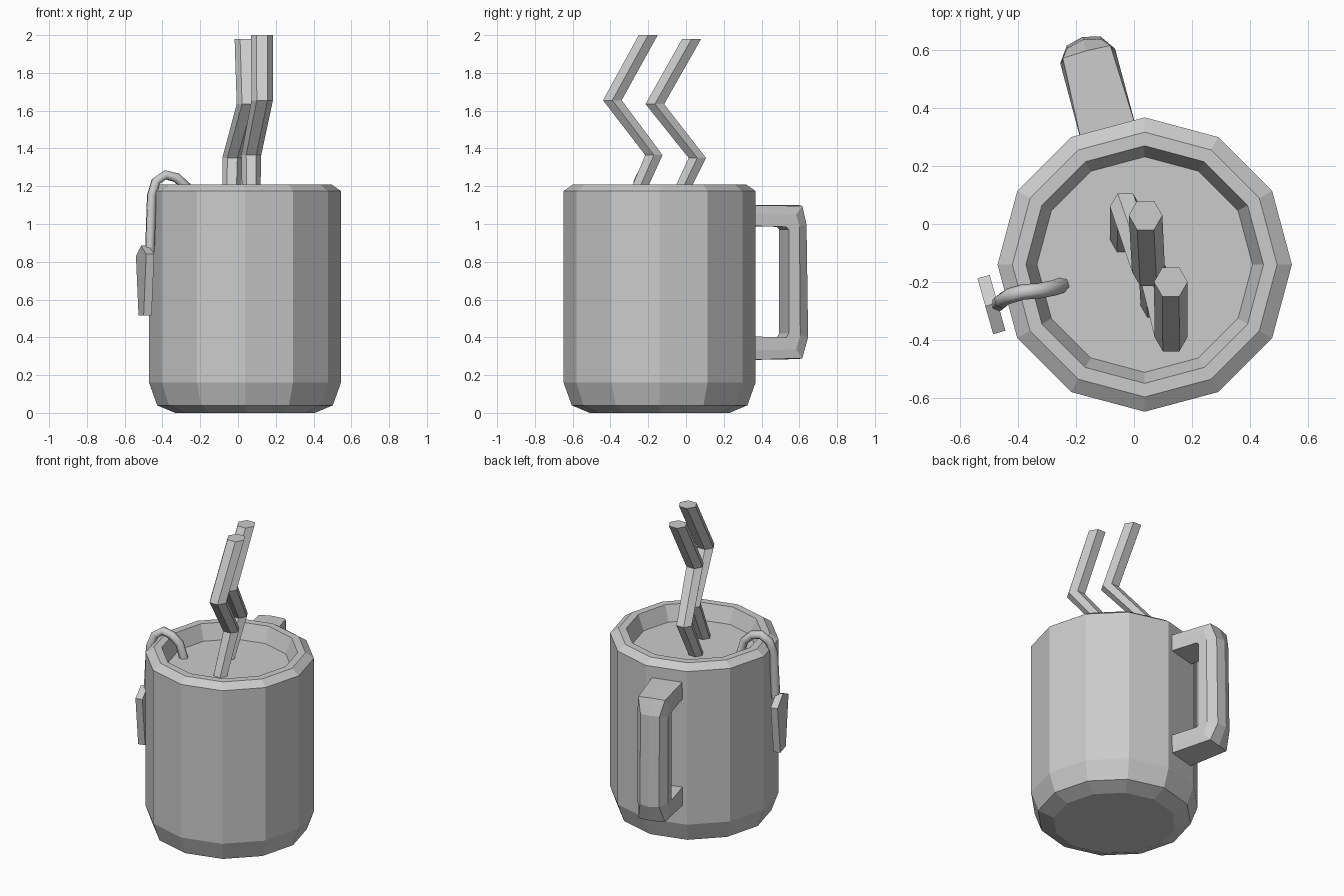
import bpy, bmesh
from math import sin, cos, pi, radians
from mathutils import Vector

if "Cube" in bpy.data.objects:
    bpy.data.objects.remove(bpy.data.objects["Cube"])

CUP = Vector((0.037, -0.14, 0))   # cup axis


def loft(name, rings, cap_start=True, cap_end=True):
    """Skin a list of equal-length point rings into one flat-faced object."""
    bm = bmesh.new()
    vs = [[bm.verts.new(p) for p in ring] for ring in rings]
    n = len(vs[0])
    for a, b in zip(vs, vs[1:]):
        for i in range(n):
            j = (i + 1) % n
            bm.faces.new((a[i], a[j], b[j], b[i]))
    if cap_start:
        bm.faces.new(vs[0][::-1])
    if cap_end:
        bm.faces.new(vs[-1])
    bmesh.ops.recalc_face_normals(bm, faces=bm.faces)
    me = bpy.data.meshes.new(name)
    bm.to_mesh(me)
    bm.free()
    ob = bpy.data.objects.new(name, me)
    bpy.context.collection.objects.link(ob)
    return ob


def ngon(center, r, n):
    c = Vector(center)
    return [c + Vector((r * cos(2 * pi * i / n), r * sin(2 * pi * i / n), 0)) for i in range(n)]


# Twelve-sided cup with bevelled foot and rim, closed inside by the drink surface
profile = [(0.37, 0), (0.465, 0.04), (0.508, 0.16), (0.508, 1.175),
           (0.457, 1.21), (0.41, 1.21), (0.372, 1.11)]
loft("cup", [ngon(CUP + Vector((0, 0, z)), r, 12) for r, z in profile])

# Handle: D-shaped section, flat inside and rounded outside, set on a cup facet
out = Vector((cos(radians(105)), sin(radians(105)), 0))
side = Vector((out.y, -out.x, 0))
section = [(-1, 0), (-1, 0.48), (-0.62, 0.88), (0, 1), (0.62, 0.88), (1, 0.48), (1, 0)]
square = [(-1, 0), (-1, 0.6), (-1, 1), (0, 1), (1, 1), (1, 0.6), (1, 0)]
# inner (r, z), outer (r, z), roundness
stations = [((0.46, 0.99), (0.46, 1.10), 0), ((0.67, 0.985), (0.765, 1.10), 0.35),
            ((0.683, 0.97), (0.805, 1.0), 1), ((0.683, 0.42), (0.815, 0.40), 1),
            ((0.67, 0.40), (0.765, 0.285), 0.35), ((0.46, 0.405), (0.46, 0.28), 0)]
rings = []
for (ri, zi), (ro, zo), k in stations:
    ring = []
    for (t0, f0), (t1, f1) in zip(square, section):
        t, f = t0 + (t1 - t0) * k, f0 + (f1 - f0) * k
        ring.append(CUP + out * (ri + (ro - ri) * f) + side * (0.098 * t - 0.004)
                    + Vector((0, 0, zi + (zo - zi) * f)))
    rings.append(ring)
loft("handle", rings)

# Two zigzag steam wisps with level hexagonal sections
wisps = {
    "steam_back": [(-0.035, -0.065, 1.09), (-0.03, 0.06, 1.35), (0.05, -0.165, 1.635), (0.04, 0.03, 1.98)],
    "steam_front": [(0.07, -0.29, 1.09), (0.07, -0.17, 1.365), (0.128, -0.39, 1.655), (0.127, -0.20, 2.0)],
}
for name, path in wisps.items():
    loft(name, [ngon(p, r, 6) for p, r in zip(path, (0.047, 0.053, 0.057, 0.058))])

# String hooked over the rim
cu = bpy.data.curves.new("string", 'CURVE')
cu.dimensions = '3D'
cu.bevel_depth = 0.027
cu.bevel_resolution = 1
cu.use_fill_caps = True
pts = [(-0.245, -0.21, 1.09), (-0.275, -0.22, 1.2), (-0.325, -0.23, 1.245), (-0.385, -0.235, 1.26),
       (-0.435, -0.25, 1.225), (-0.457, -0.265, 1.15), (-0.467, -0.275, 0.85)]
sp = cu.splines.new('POLY')
sp.points.add(len(pts) - 1)
for q, p in zip(sp.points, pts):
    q.co = (*p, 1)
bpy.context.collection.objects.link(bpy.data.objects.new("string", cu))

# Tapered paper tag with a peaked top
along = Vector((0.055, -0.195, 0)).normalized()
outward = Vector((along.y, -along.x, 0))
outline = [(0, 0.885), (-0.1, 0.83), (-0.05, 0.515), (0.05, 0.515), (0.1, 0.84)]
mid = Vector((-0.492, -0.278, 0))
loft("tag", [[mid + along * s + outward * d + Vector((0, 0, z)) for s, z in outline]
             for d in (-0.022, 0.022)])
